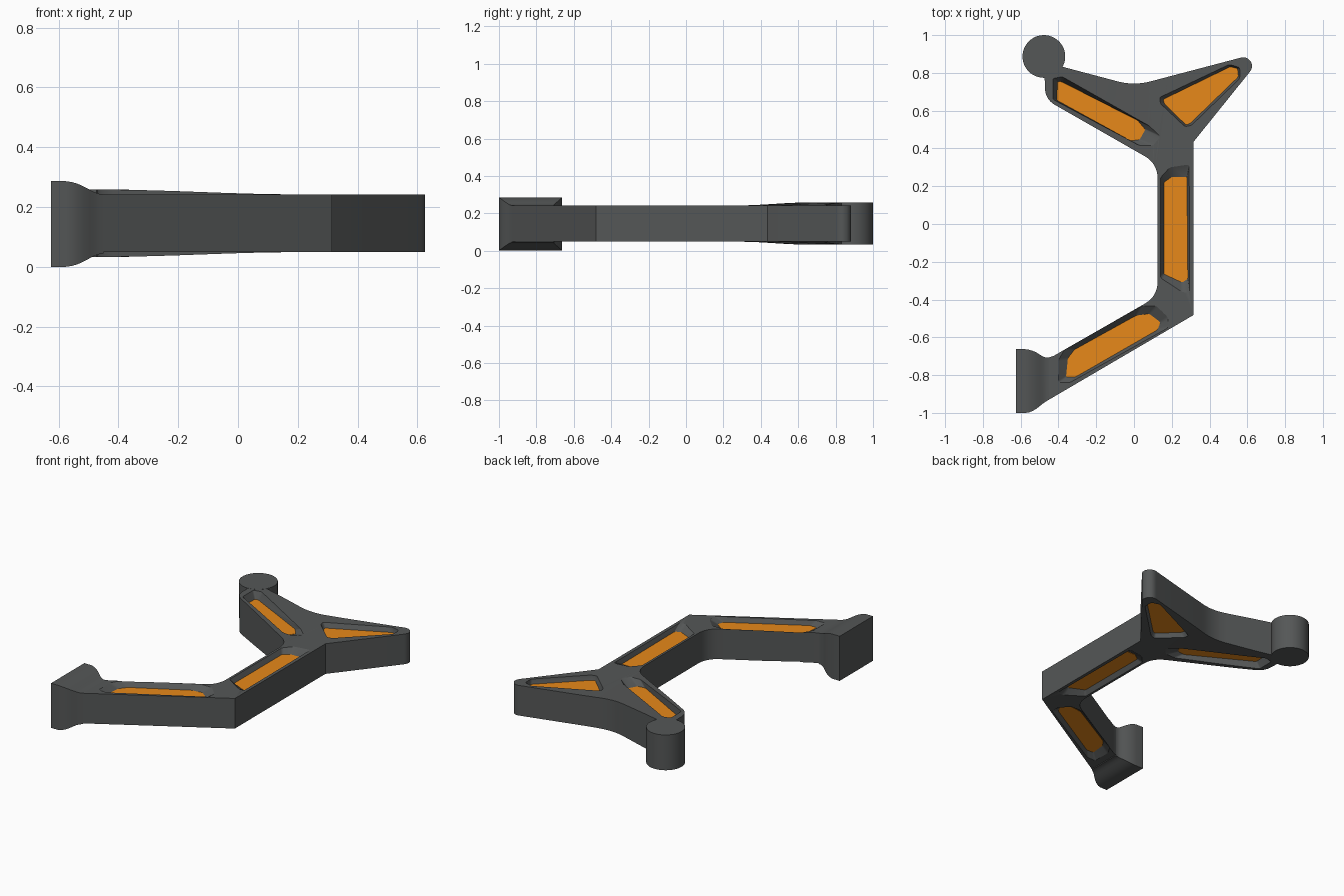
import bpy, bmesh
from mathutils import Vector

if "Cube" in bpy.data.objects:
    bpy.data.objects.remove(bpy.data.objects["Cube"])

Z0, Z1, MID, DEPTH = 0.049, 0.242, 0.1455, 0.03


def material(name, col):
    m = bpy.data.materials.new(name)
    m.diffuse_color = (*col, 1)
    m.use_nodes = True
    m.node_tree.nodes["Principled BSDF"].inputs["Base Color"].default_value = m.diffuse_color
    return m


GREY = material("dark_grey", (0.09, 0.095, 0.095))
ORANGE = material("orange", (0.8, 0.25, 0.01))


def finish(bm, name, mat=GREY):
    bmesh.ops.recalc_face_normals(bm, faces=bm.faces)
    me = bpy.data.meshes.new(name)
    bm.to_mesh(me)
    bm.free()
    ob = bpy.data.objects.new(name, me)
    bpy.context.collection.objects.link(ob)
    me.materials.append(mat)
    return ob


def loft(name, rings, mat=GREY):
    bm = bmesh.new()
    vs = [[bm.verts.new(p) for p in r] for r in rings]
    n = len(rings[0])
    for a, b in zip(vs, vs[1:]):
        for i in range(n):
            j = (i + 1) % n
            bm.faces.new((a[i], a[j], b[j], b[i]))
    bm.faces.new(vs[0])
    bm.faces.new(vs[-1])
    return finish(bm, name, mat)


def rounded(pts):
    """Corner entries (x, y, r) become quadratic fillets of setback r."""
    out = []
    for i, (x, y, r) in enumerate(pts):
        p = Vector((x, y))
        if r == 0:
            out.append(p)
            continue
        a = Vector(pts[i - 1][:2]) - p
        b = Vector(pts[(i + 1) % len(pts)][:2]) - p
        a, b = p + a.normalized() * r, p + b.normalized() * r
        for k in range(9):
            t = k / 8
            out.append(a * (1 - t) ** 2 + p * 2 * t * (1 - t) + b * t * t)
    return out


def smooth(ob, angle=0.45):
    bpy.ops.object.select_all(action='DESELECT')
    ob.select_set(True)
    bpy.context.view_layer.objects.active = ob
    bpy.ops.object.shade_smooth_by_angle(angle=angle)


# how far the upper left arm swells above the flat body
def swell(x, y):
    if y < 0.3:
        return 0.0
    t = min(1, max(0, (0.2 - x) / 0.65))
    return 0.016 * t * t * (3 - 2 * t)


# frame: extruded outline, sliced so the upper arm can swell
outline = rounded([
    (0.597, 0.889, 0.035), (0.637, 0.835, 0.04), (0.315, 0.435, 0), (0.315, -0.482, 0),
    (-0.45, -0.93, 0), (-0.45, -0.706, 0), (-0.425, -0.698, 0), (0.125, -0.383, 0.08),
    (0.125, 0.32, 0.08), (-0.47, 0.66, 0.06), (-0.475, 0.86, 0), (-0.40, 0.838, 0),
    (0.0, 0.732, 0.09)])
bm = bmesh.new()
base = bm.faces.new([bm.verts.new((p.x, p.y, Z0)) for p in outline])
top = bmesh.ops.extrude_face_region(bm, geom=[base])["geom"]
for v in top:
    if isinstance(v, bmesh.types.BMVert):
        v.co.z = Z1
for k in range(9):
    bmesh.ops.bisect_plane(bm, geom=bm.verts[:] + bm.edges[:] + bm.faces[:],
                           plane_co=(-0.42 + 0.075 * k, 0, 0), plane_no=(1, 0, 0))
bmesh.ops.triangulate(bm, faces=bm.faces)
for v in bm.verts:
    v.co.z += swell(v.co.x, v.co.y) * (1 if v.co.z > MID else -1)
frame = finish(bm, "frame")

# pockets on both faces: rim outline, floor outline
pockets = {
    "upper_arm": (
        [(-.43, .77), (-.38, .78), (.08, .52), (.14, .463), (.10, .415), (.03, .415), (-.43, .66)],
        [(-.405, .754), (-.385, .754), (.02, .548), (.06, .50), (.03, .447), (-.02, .44), (-.408, .655)]),
    "fork": (
        [(.135, .67), (.14, .637), (.27, .515), (.305, .523), (.56, .77), (.56, .828), (.505, .845)],
        [(.155, .66), (.16, .637), (.275, .525), (.297, .532), (.553, .78), (.548, .823), (.51, .833)]),
    "spine": (
        [(.14, .245), (.19, .30), (.292, .315), (.295, -.365), (.255, -.36), (.14, -.285)],
        [(.158, .22), (.20, .25), (.28, .25), (.285, -.29), (.255, -.31), (.158, -.265)]),
    "lower_arm": (
        [(-.40, -.84), (-.34, -.84), (.18, -.55), (.18, -.495), (.12, -.435), (.04, -.435), (-.365, -.66), (-.40, -.72)],
        [(-.36, -.81), (-.31, -.81), (.125, -.56), (.14, -.52), (.08, -.475), (.01, -.485), (-.315, -.665), (-.35, -.71)]),
}
for name, (rim, floor) in pockets.items():
    rim = rounded([(*p, 0.012) for p in rim])
    floor = rounded([(*p, 0.009) for p in floor])
    for side, s in (("top", 1), ("bottom", -1)):
        def ring(pts, dz):
            return [(p.x, p.y, MID + s * (Z1 - MID + dz + swell(p.x, p.y))) for p in pts]
        deep = [(p.x, p.y, MID + s * (Z1 - MID - DEPTH)) for p in floor]
        cutter = loft(f"{name}_{side}_cutter",
                      [deep, ring(rim, 0), [(p.x, p.y, MID + s * 0.2) for p in rim]])
        cutter.hide_render = True
        cutter.hide_set(True)
        m = frame.modifiers.new(cutter.name, 'BOOLEAN')
        m.operation, m.solver, m.object = 'DIFFERENCE', 'EXACT', cutter
        # coloured panel on the pocket floor
        loft(f"{name}_{side}_panel",
             [[(x, y, z - s * 0.004) for x, y, z in deep], [(x, y, z + s * 0.002) for x, y, z in deep]], ORANGE)

# bake the pockets and drop the cutters
dg = bpy.context.evaluated_depsgraph_get()
baked = bpy.data.meshes.new_from_object(frame.evaluated_get(dg))
frame.modifiers.clear()
frame.data = baked
for ob in [o for o in bpy.data.objects if o.name.endswith("_cutter")]:
    bpy.data.objects.remove(ob)
smooth(frame)

# flared foot: rectangles (x, y low, y high, z top) lofted along x
foot = loft("foot_pad", [
    [(x, a, 2 * MID - z - .005), (x, b, 2 * MID - z - .005), (x, b, z), (x, a, z)] for x, a, b, z in (
        (-.625, -1, -.663, .286), (-.575, -1, -.663, .286), (-.555, -.997, -.666, .283),
        (-.535, -.989, -.672, .277), (-.515, -.977, -.681, .268), (-.495, -.961, -.694, .257),
        (-.48, -.949, -.703, .249), (-.465, -.939, -.707, .244), (-.45, -.93, -.706, .242))])
smooth(foot)

# round end post
bm = bmesh.new()
bmesh.ops.create_cone(bm, cap_ends=True, segments=48, radius1=0.113, radius2=0.113, depth=0.226)
bmesh.ops.translate(bm, verts=bm.verts, vec=(-0.477, 0.887, MID))
smooth(finish(bm, "end_post"))
